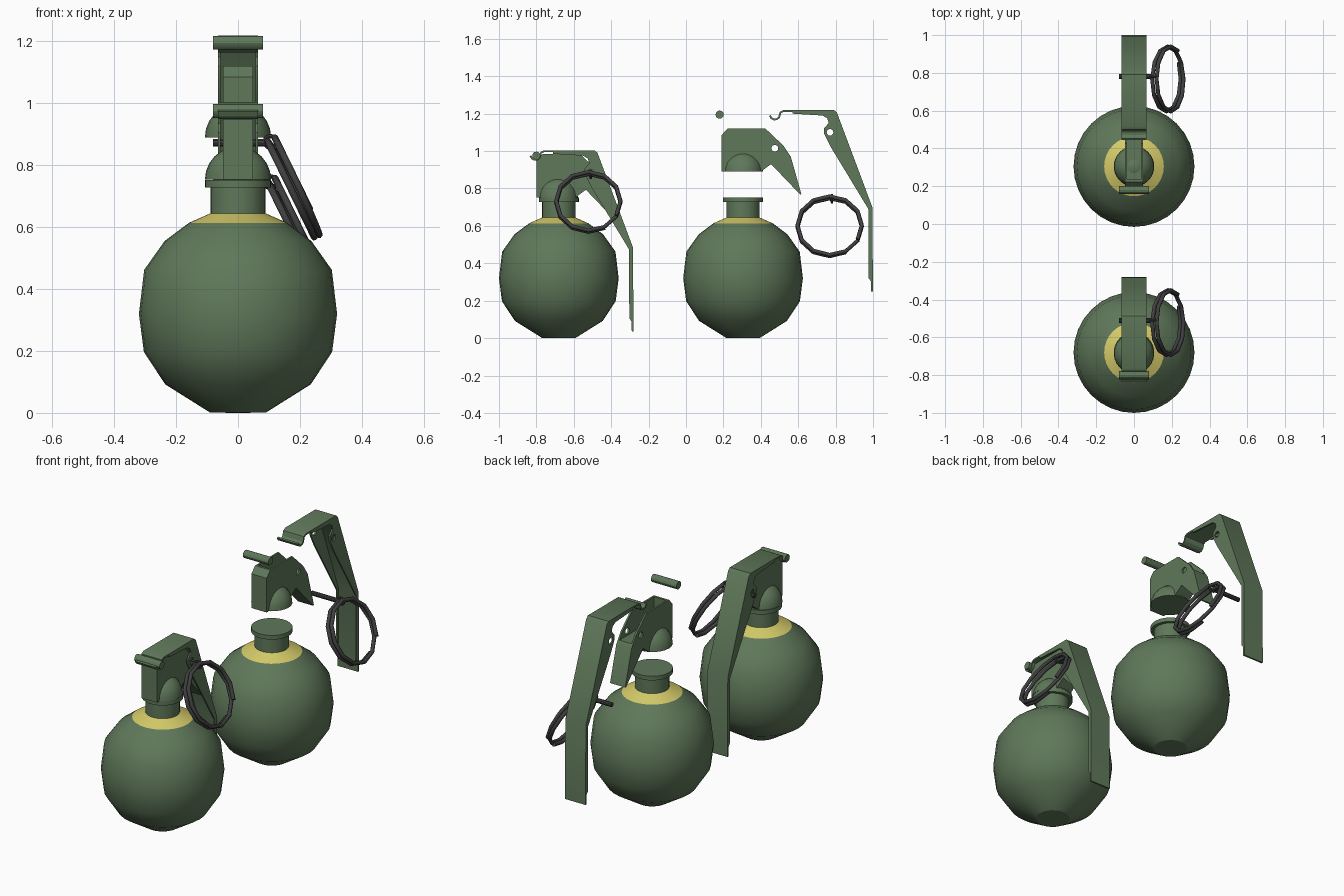
import bpy, bmesh, math
from mathutils import Vector

if "Cube" in bpy.data.objects:
    bpy.data.objects.remove(bpy.data.objects["Cube"])


def material(name, rgb):
    m = bpy.data.materials.new(name)
    m.diffuse_color = (*rgb, 1)
    m.use_nodes = True
    m.node_tree.nodes["Principled BSDF"].inputs["Base Color"].default_value = m.diffuse_color
    return m


GREEN = material("green_paint", (0.115, 0.188, 0.102))
YELLOW = material("yellow_paint", (0.66, 0.59, 0.14))
DARK = material("dark_metal", (0.05, 0.05, 0.05))
CY = 0.305  # y of the exploded body axis


def finish(name, bm, mat, angle=30):
    bmesh.ops.recalc_face_normals(bm, faces=bm.faces)
    me = bpy.data.meshes.new(name)
    bm.to_mesh(me)
    bm.free()
    me.materials.append(mat)
    ob = bpy.data.objects.new(name, me)
    bpy.context.collection.objects.link(ob)
    smooth(ob, angle)
    return ob


def smooth(ob, angle=30):
    bpy.ops.object.select_all(action='DESELECT')
    ob.select_set(True)
    bpy.context.view_layer.objects.active = ob
    bpy.ops.object.shade_smooth_by_angle(angle=math.radians(angle))


def lathe(name, pts, mat, y=CY, n=32):
    bm = bmesh.new()
    vs = [bm.verts.new((r, y, z)) for r, z in pts]
    es = [bm.edges.new(p) for p in zip(vs, vs[1:])]
    bmesh.ops.spin(bm, geom=vs + es, cent=(0, y, 0), axis=(0, 0, 1),
                   angle=2 * math.pi, steps=n, use_merge=True)
    bmesh.ops.remove_doubles(bm, verts=bm.verts, dist=1e-5)
    return finish(name, bm, mat)


def prism(name, pts, x0, x1, mat=GREEN):
    """Extrude a (y, z) outline along x."""
    bm = bmesh.new()
    f = bm.faces.new([bm.verts.new((x0, y, z)) for y, z in pts])
    new = bmesh.ops.extrude_face_region(bm, geom=[f])["geom"]
    bmesh.ops.translate(bm, vec=(x1 - x0, 0, 0),
                        verts=[v for v in new if isinstance(v, bmesh.types.BMVert)])
    return finish(name, bm, mat)


def circle(y, z, r, n=12):
    return [(y + r * math.cos(2 * math.pi * i / n), z + r * math.sin(2 * math.pi * i / n))
            for i in range(n)]


def boolean(ob, tool, op='DIFFERENCE'):
    m = ob.modifiers.new("cut", 'BOOLEAN')
    m.operation, m.object, m.solver = op, tool, 'EXACT'
    bpy.context.view_layer.objects.active = ob
    bpy.ops.object.modifier_apply(modifier=m.name)
    bpy.data.objects.remove(tool)


def ribbon(path, t):
    """Outline of a thin strip following a (y, z) path."""
    p = [Vector(q) for q in path]
    left, right = [], []
    for i, q in enumerate(p):
        a = (q - p[max(i - 1, 0)]).normalized()
        b = (p[min(i + 1, len(p) - 1)] - q).normalized()
        d = (a + b).normalized()
        nrm = Vector((-d.y, d.x))
        left.append(q + nrm * t / 2)
        right.append(q - nrm * t / 2)
    return [tuple(v) for v in left + right[::-1]]


# Round body, painted band and neck
body = lathe("body", [(0, 0), (0.09, 0.001), (0.235, 0.092), (0.304, 0.197), (0.32, 0.32),
                      (0.303, 0.462), (0.237, 0.555), (0.158, 0.614)], GREEN)
band = lathe("band", [(0.158, 0.614), (0.088, 0.645)], YELLOW)
neck = lathe("neck", [(0.089, 0.643), (0.089, 0.728), (0.107, 0.728),
                      (0.107, 0.752), (0, 0.752)], GREEN)

# Fuze housing: block with a downward arm, open pocket on top and a cross hole
housing = prism("fuze_housing", [(0.19, 0.89), (0.19, 1.085), (0.222, 1.12), (0.425, 1.12),
                                 (0.52, 1.03), (0.56, 0.97), (0.617, 0.77), (0.61, 0.768),
                                 (0.455, 0.93), (0.40, 0.89)], -0.048, 0.048)
boolean(housing, prism("pocket", [(0.235, 0.99), (0.235, 1.2), (0.6, 1.2), (0.6, 0.99)],
                       -0.038, 0.038))
boolean(housing, prism("hole", circle(0.475, 1.015, 0.018), -0.2, 0.2))
smooth(housing)

# Dome that sits over the neck, bulging from both sides of the housing
dome = lathe("fuze_dome", [(0, 0.89)] + [(0.107 * math.cos(a), 0.89 + 0.107 * math.sin(a))
             for a in [i * math.pi / 12 for i in range(7)]], GREEN, n=24)

# Hinge pin
hinge = prism("hinge_pin", circle(0.18, 1.195, 0.022), -0.08, 0.08)

# Lever: bent strip with a hook, plus side flanges with a pin hole
hook = [(0.475 + 0.027 * math.cos(math.radians(a)), 1.195 + 0.027 * math.sin(math.radians(a)))
        for a in range(190, 361, 34)]
lever = prism("lever_strip", ribbon(hook + [(0.505, 1.206), (0.52, 1.214), (0.79, 1.214),
              (0.803, 1.202), (0.991, 0.70), (0.995, 0.25)], 0.010), -0.065, 0.065)
flange = [(0.57, 1.215), (0.57, 1.20), (0.73, 1.19), (0.755, 1.175), (0.763, 1.15),
          (0.737, 1.12), (0.737, 1.095), (0.775, 1.02), (0.975, 0.69), (0.977, 0.32),
          (0.992, 0.30), (0.992, 0.70), (0.803, 1.205), (0.79, 1.215)]
flanges = []
for side, label in ((-1, "left"), (1, "right")):
    f = prism("lever_flange_" + label, flange, side * 0.056, side * 0.065)
    boolean(f, prism("hole", circle(0.77, 1.10, 0.018), -0.2, 0.2))
    smooth(f)
    flanges.append(f)

# Safety pin with an eye at its end
safety = prism("safety_pin", circle(0.78, 0.742, 0.013, 10), -0.08, 0.09, DARK)
bpy.ops.mesh.primitive_torus_add(major_segments=12, minor_segments=8, major_radius=0.019,
                                 minor_radius=0.007, location=(0.105, 0.78, 0.745),
                                 rotation=(math.pi / 2, 0, 0))
eye = bpy.context.object
eye.name = "pin_eye"
eye.data.materials.append(DARK)
smooth(eye)

# Pull ring: a tilted two-turn coil with twelve sides per turn
tilt = math.radians(26)
u, n = Vector((-math.sin(tilt), 0, math.cos(tilt))), Vector((math.cos(tilt), 0, math.sin(tilt)))
centre = Vector((0.183, 0.768, 0.598))
bm = bmesh.new()
rows, turns, tube = [], 24, 8
for i in range(turns):
    a = math.radians(150 + 30 * i)
    radial = u * math.cos(a) + Vector((0, 1, 0)) * math.sin(a)
    shift = n * (0.026 * max(-0.5, min(0.5, (i - 11.5) / 9)))
    c = centre + radial * 0.172 + shift
    rows.append([bm.verts.new(c + radial * 0.011 * math.cos(b) + n * 0.011 * math.sin(b))
                 for b in [2 * math.pi * k / tube for k in range(tube)]])
for r0, r1 in zip(rows, rows[1:]):
    for k in range(tube):
        j = (k + 1) % tube
        bm.faces.new((r0[k], r0[j], r1[j], r1[k]))
bm.faces.new(rows[0])
bm.faces.new(rows[-1])
ring = finish("pull_ring", bm, DARK, 50)

# Assembled copy: each group moves back to its fitted position
for parts, dy, dz in (((body, band, neck), -0.985, 0), ((housing, dome), -0.99, -0.137),
                      ((hinge,), -0.98, -0.22), ([lever] + flanges, -1.28, -0.215),
                      ((safety, eye, ring), -1.29, 0.13)):
    for ob in parts:
        c = ob.copy()
        c.name = "assembled_" + ob.name
        c.location += Vector((0, dy, dz))
        bpy.context.collection.objects.link(c)
